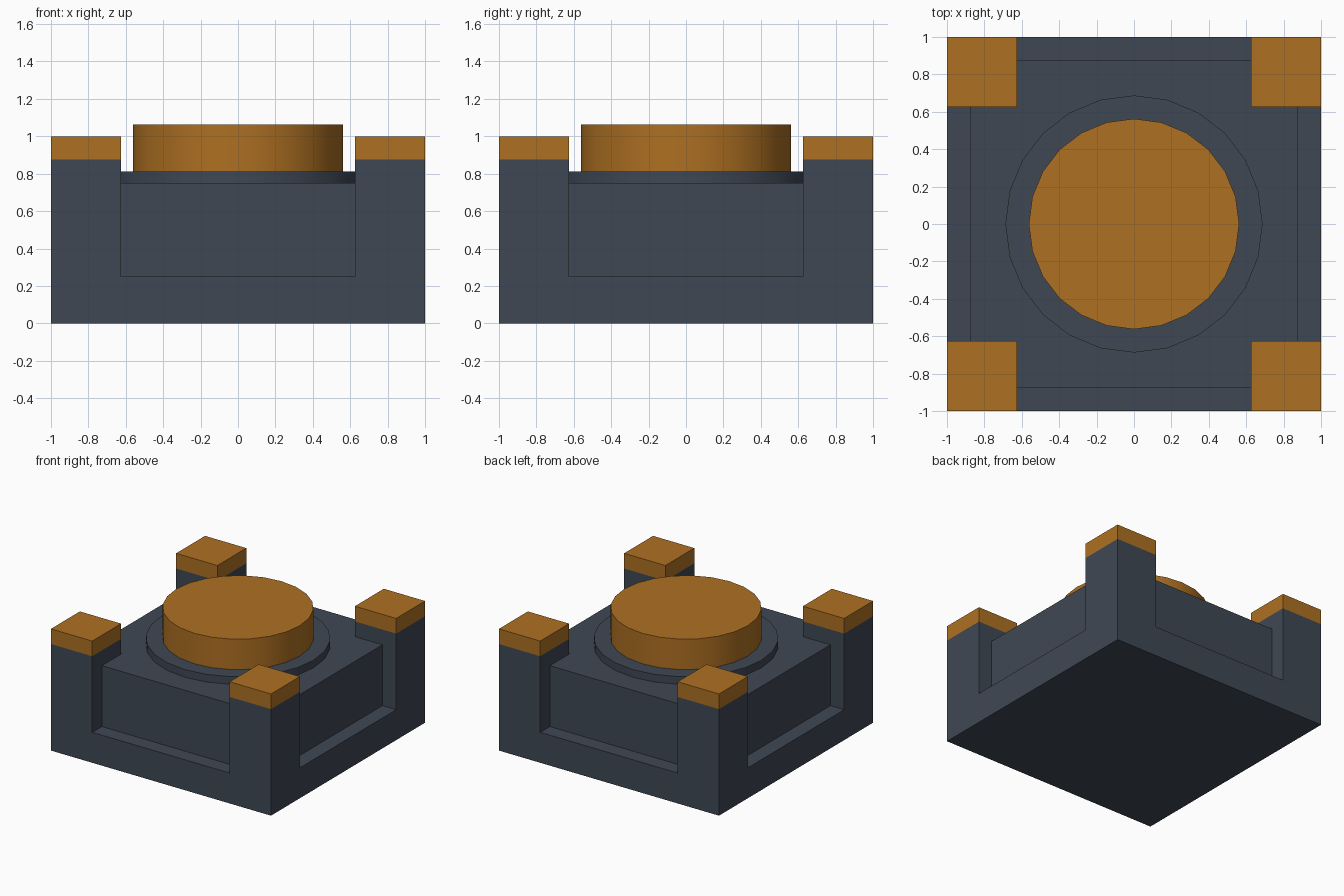
import bpy
import bmesh
import math
from mathutils import Vector

cube = bpy.data.objects.get("Cube")
if cube:
    bpy.data.objects.remove(cube, do_unlink=True)


def make_material(name, rgb):
    mat = bpy.data.materials.new(name)
    mat.use_nodes = True
    mat.diffuse_color = (*rgb, 1)
    bsdf = next(n for n in mat.node_tree.nodes if n.type == 'BSDF_PRINCIPLED')
    bsdf.inputs["Base Color"].default_value = (*rgb, 1)
    return mat


SLATE = make_material("slate_grey", (0.050, 0.064, 0.088))
ORANGE = make_material("amber_orange", (0.42, 0.16, 0.016))

EDGE, RECESS, POST = 1.0, 0.875, 0.625          # half widths
RIM_Z, DECK_Z, POST_Z, CAP_Z = 0.25, 0.75, 0.875, 1.0


def add_mesh(name, bm, mat):
    mesh = bpy.data.meshes.new(name)
    bm.to_mesh(mesh)
    bm.free()
    mesh.materials.append(mat)
    obj = bpy.data.objects.new(name, mesh)
    bpy.context.collection.objects.link(obj)
    return obj


def raise_faces(bm, faces, height):
    """Extrude a face region upward and return its new top faces."""
    out = bmesh.ops.extrude_face_region(bm, geom=faces)["geom"]
    verts = [g for g in out if isinstance(g, bmesh.types.BMVert)]
    bmesh.ops.translate(bm, verts=verts, vec=(0, 0, height))
    return [g for g in out if isinstance(g, bmesh.types.BMFace)]


def is_post(face):
    c = face.calc_center_median()
    return abs(c.x) > POST and abs(c.y) > POST


def is_core(face):
    c = face.calc_center_median()
    return abs(c.x) < RECESS and abs(c.y) < RECESS


# Body: one closed block stepped up into rim, recessed core and corner posts
bm = bmesh.new()
lines = [-EDGE, -RECESS, -POST, POST, RECESS, EDGE]
grid = [[bm.verts.new((x, y, 0)) for y in lines] for x in lines]
for i in range(5):
    for j in range(5):
        bm.faces.new((grid[i][j], grid[i + 1][j],
                      grid[i + 1][j + 1], grid[i][j + 1]))
tops = raise_faces(bm, bm.faces[:], RIM_Z)
tops = raise_faces(bm, [f for f in tops if is_post(f) or is_core(f)], DECK_Z - RIM_Z)
raise_faces(bm, [f for f in tops if is_post(f)], POST_Z - DECK_Z)
bmesh.ops.recalc_face_normals(bm, faces=bm.faces[:])
bmesh.ops.dissolve_limit(bm, angle_limit=math.radians(1),
                         verts=bm.verts[:], edges=bm.edges[:])
add_mesh("body", bm, SLATE)

# Coloured caps on the four corner posts
for side, sx in (("left", 1), ("right", -1)):
    for end, sy in (("front", -1), ("back", 1)):
        bm = bmesh.new()
        bmesh.ops.create_cube(bm, size=1)
        mid = (EDGE + POST) / 2
        bmesh.ops.scale(bm, verts=bm.verts[:],
                        vec=(EDGE - POST, EDGE - POST, CAP_Z - POST_Z))
        bmesh.ops.translate(bm, verts=bm.verts[:],
                            vec=Vector((sx * mid, sy * mid, (CAP_Z + POST_Z) / 2)))
        add_mesh(f"post_cap_{end}_{side}", bm, ORANGE)


def add_disc(name, radius, z0, z1, mat):
    bpy.ops.mesh.primitive_cylinder_add(vertices=24, radius=radius, depth=z1 - z0,
                                        location=(0, 0, (z0 + z1) / 2))
    obj = bpy.context.object
    obj.name = obj.data.name = name
    obj.data.materials.append(mat)
    bpy.ops.object.shade_smooth_by_angle(angle=math.radians(30))


# Collar and large round button on the deck
add_disc("button_collar", 0.6875, DECK_Z, 0.8125, SLATE)
add_disc("button", 0.5625, 0.8125, 1.0625, ORANGE)
